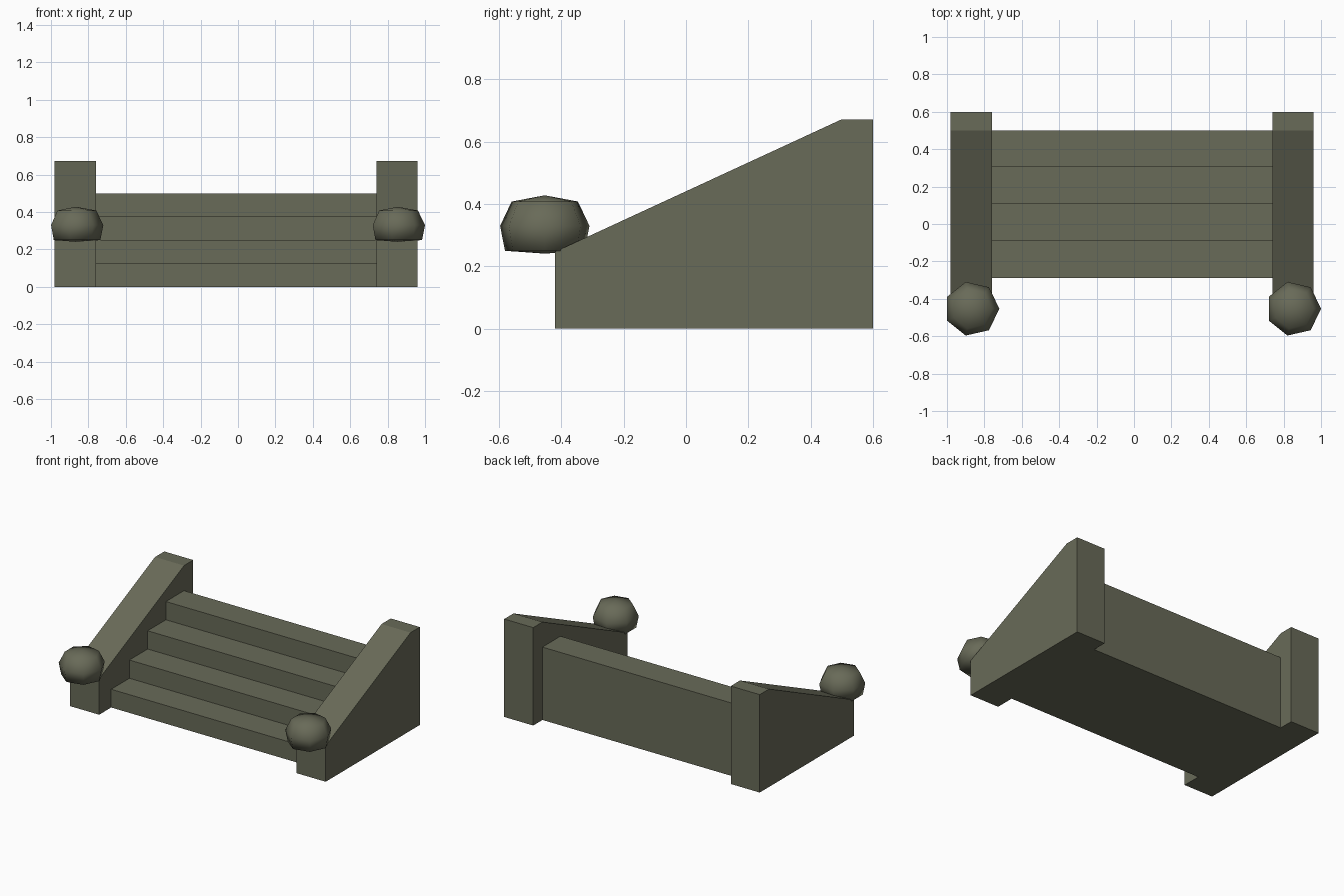
import bpy, bmesh, math

if "Cube" in bpy.data.objects:
    bpy.data.objects.remove(bpy.data.objects["Cube"])

stone = bpy.data.materials.new("dark olive stone")
stone.diffuse_color = (0.14, 0.145, 0.098, 1)
stone.use_nodes = True
stone.node_tree.nodes["Principled BSDF"].inputs["Base Color"].default_value = stone.diffuse_color


def finish(name, bm, smooth=False):
    bmesh.ops.recalc_face_normals(bm, faces=bm.faces)
    for f in bm.faces:
        f.smooth = smooth
    me = bpy.data.meshes.new(name)
    bm.to_mesh(me)
    bm.free()
    me.materials.append(stone)
    ob = bpy.data.objects.new(name, me)
    bpy.context.collection.objects.link(ob)
    return ob


def extrude_profile(name, profile, x0, x1):
    """Closed (y, z) profile swept along x."""
    bm = bmesh.new()
    face = bm.faces.new([bm.verts.new((x0, y, z)) for y, z in profile])
    out = bmesh.ops.extrude_face_region(bm, geom=[face], use_keep_orig=True)
    for v in out["geom"]:
        if isinstance(v, bmesh.types.BMVert):
            v.co.x = x1
    return finish(name, bm)


def ball(name, cx, cy, rings, sides=7):
    """Squashed ball: (radius, z) rings between two poles."""
    bm = bmesh.new()
    loops = []
    for r, z in rings[1:-1]:
        loops.append([bm.verts.new((cx + r * math.cos(2 * math.pi * i / sides),
                                    cy + r * math.sin(2 * math.pi * i / sides), z))
                      for i in range(sides)])
    bottom = bm.verts.new((cx, cy, rings[0][1]))
    top = bm.verts.new((cx, cy, rings[-1][1]))
    for i in range(sides):
        j = (i + 1) % sides
        bm.faces.new((bottom, loops[0][j], loops[0][i]))
        bm.faces.new((top, loops[-1][i], loops[-1][j]))
        for a, b in zip(loops, loops[1:]):
            bm.faces.new((a[i], a[j], b[j], b[i]))
    return finish(name, bm, smooth=True)


# Flight of four steps
steps = [(0.5, 0.0), (-0.29, 0.0)]
edges = [-0.29, -0.092, 0.106, 0.304, 0.5]
for i in range(4):
    z = 0.125 * (i + 1)
    steps += [(edges[i], z), (edges[i + 1], z)]
extrude_profile("steps", steps, -0.76, 0.74)

# Sloped side walls, each with a ball at the front end
wall = [(-0.42, 0), (-0.42, 0.247), (0.5, 0.672), (0.6, 0.672), (0.6, 0)]
rings = [(0, 0.241), (0.131, 0.25), (0.147, 0.33), (0.109, 0.408), (0, 0.428)]
for side, x in (("left", -0.87), ("right", 0.85)):
    extrude_profile(side + "_wall", wall, x - 0.11, x + 0.11)
    ball(side + "_ball", x + 0.003, -0.453, rings)
